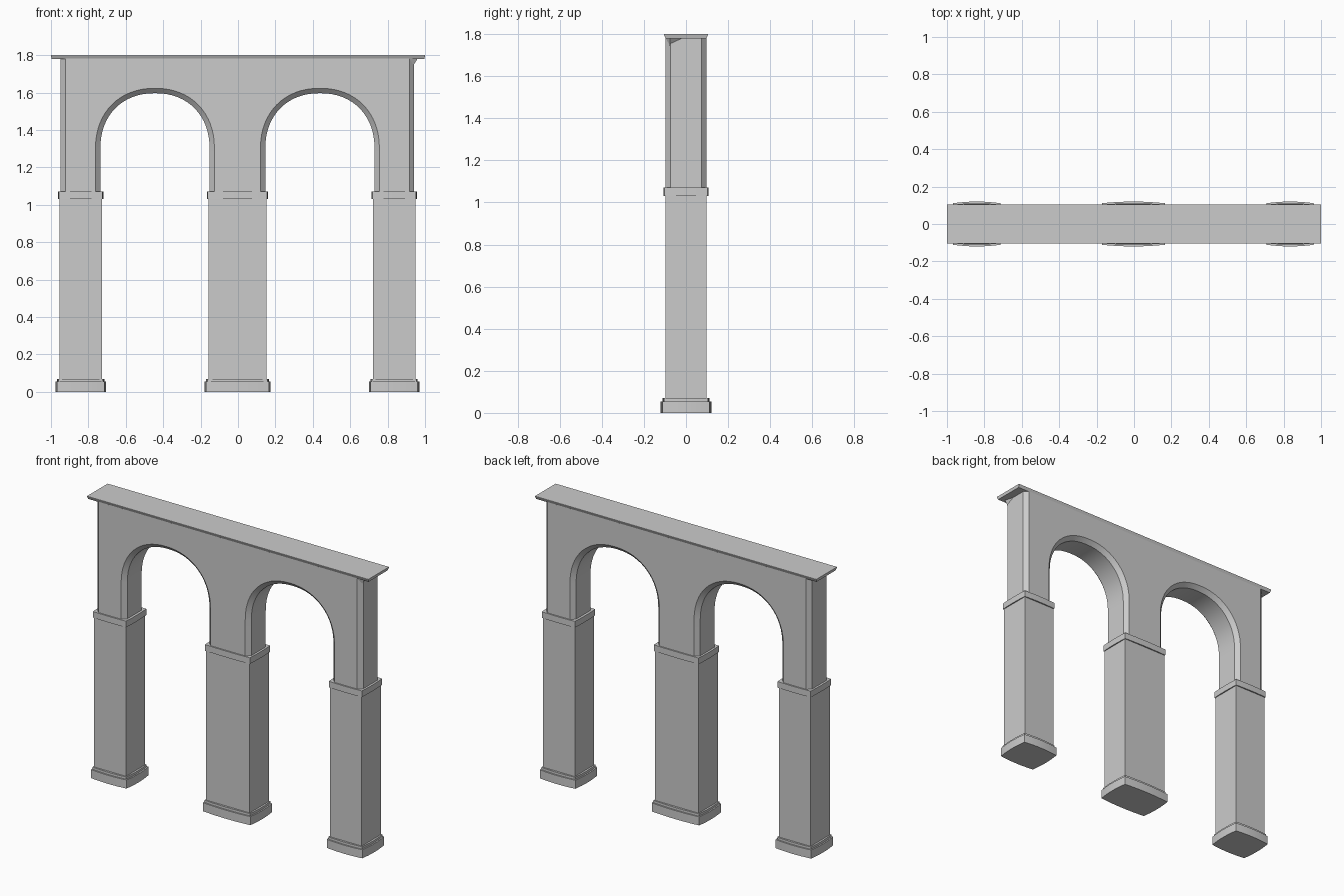
import bpy, bmesh, math

if "Cube" in bpy.data.objects:
    bpy.data.objects.remove(bpy.data.objects["Cube"])

CX = -0.003          # piers and arches sit slightly left of the coping


def finish(name, bm, smooth=True):
    bmesh.ops.recalc_face_normals(bm, faces=bm.faces[:])
    mesh = bpy.data.meshes.new(name)
    bm.to_mesh(mesh)
    bm.free()
    ob = bpy.data.objects.new(name, mesh)
    bpy.context.collection.objects.link(ob)
    bpy.ops.object.select_all(action='DESELECT')
    ob.select_set(True)
    bpy.context.view_layer.objects.active = ob
    if smooth:
        bpy.ops.object.shade_smooth_by_angle(angle=math.radians(25))
    return ob


def loft(name, rings, smooth=True):
    """Skin matching closed rings and cap both ends."""
    bm = bmesh.new()
    vs = [[bm.verts.new(p) for p in r] for r in rings]
    n = len(vs[0])
    for a, b in zip(vs, vs[1:]):
        for i in range(n):
            j = (i + 1) % n
            bm.faces.new((a[i], a[j], b[j], b[i]))
    caps = [bm.faces.new(vs[0]), bm.faces.new(vs[-1])]
    bm.normal_update()
    bmesh.ops.triangulate(bm, faces=caps)
    return finish(name, bm, smooth)


def pillow(cx, hx, hy, bulge, z, seg=8):
    """Rectangle whose four sides bow gently outward; hx, hy are mid-side extents."""
    x, y = hx - bulge, hy - bulge
    pts = []
    for i in range(seg):
        t = -1 + 2 * i / seg
        pts.append((cx + t * x, -y - bulge * (1 - t * t), z))
    for i in range(seg):
        t = -1 + 2 * i / seg
        pts.append((cx + x + bulge * (1 - t * t), t * y, z))
    return pts + [(2 * cx - px, -py, z) for px, py, _ in pts]


# Piers: shaft, two-step base and capital
for label, x, half in (("left", CX - 0.838, 0.113), ("centre", CX, 0.155), ("right", CX + 0.838, 0.113)):
    loft(label + "_pier_shaft", [pillow(x, half, 0.098, 0, z, 1) for z in (0.03, 1.05)], False)
    loft(label + "_pier_base", [pillow(x, half + d, 0.098 + d, b, z) for d, b, z in
                                ((0.022, 0.009, 0), (0.022, 0.009, 0.055),
                                 (0.013, 0.007, 0.055), (0.013, 0.007, 0.07))])
    loft(label + "_pier_capital", [pillow(x, half + 0.008, 0.107, 0.004, z) for z in (1.03, 1.07)])


# Arcade wall: outline with two arched openings, chamfered front and back
def outline(inset, y):
    zb, zt, spring, end = 1.05, 1.782, 1.30, 0.945 - inset
    a, h = 0.292 + inset, 0.297 + inset
    pts = [(-end, zt), (-end, zb)]
    for c in (-0.441, 0.441):
        pts.append((c - a, zb))
        for i in range(33):
            t = math.pi * (1 - i / 32)
            co, si = math.cos(t), max(0.0, math.sin(t))
            pts.append((c + a * math.copysign(abs(co) ** 0.92, co), spring + h * si ** 0.92))
        pts.append((c + a, zb))
    pts += [(end, zb), (end, zt)]
    return [(CX + px, y, pz) for px, pz in pts]


loft("arcade_wall", [outline(0.026, -0.098), outline(0, -0.073),
                     outline(0, 0.073), outline(0.026, 0.098)])

# Coping slab with slightly sloped edges
loft("coping", [pillow(0, hx, hy, 0, z, 1) for hx, hy, z in
                ((0.996, 0.097, 1.78), (1.0, 0.105, 1.797), (1.0, 0.105, 1.8))], False)

# Small wedge under the coping at the right end
bm = bmesh.new()
bmesh.ops.convex_hull(bm, input=[bm.verts.new(p) for p in (
    (0.96, -0.075, 1.781), (0.917, -0.097, 1.781), (0.94, -0.01, 1.781), (0.93, -0.078, 1.735))])
finish("corner_wedge", bm, False)
